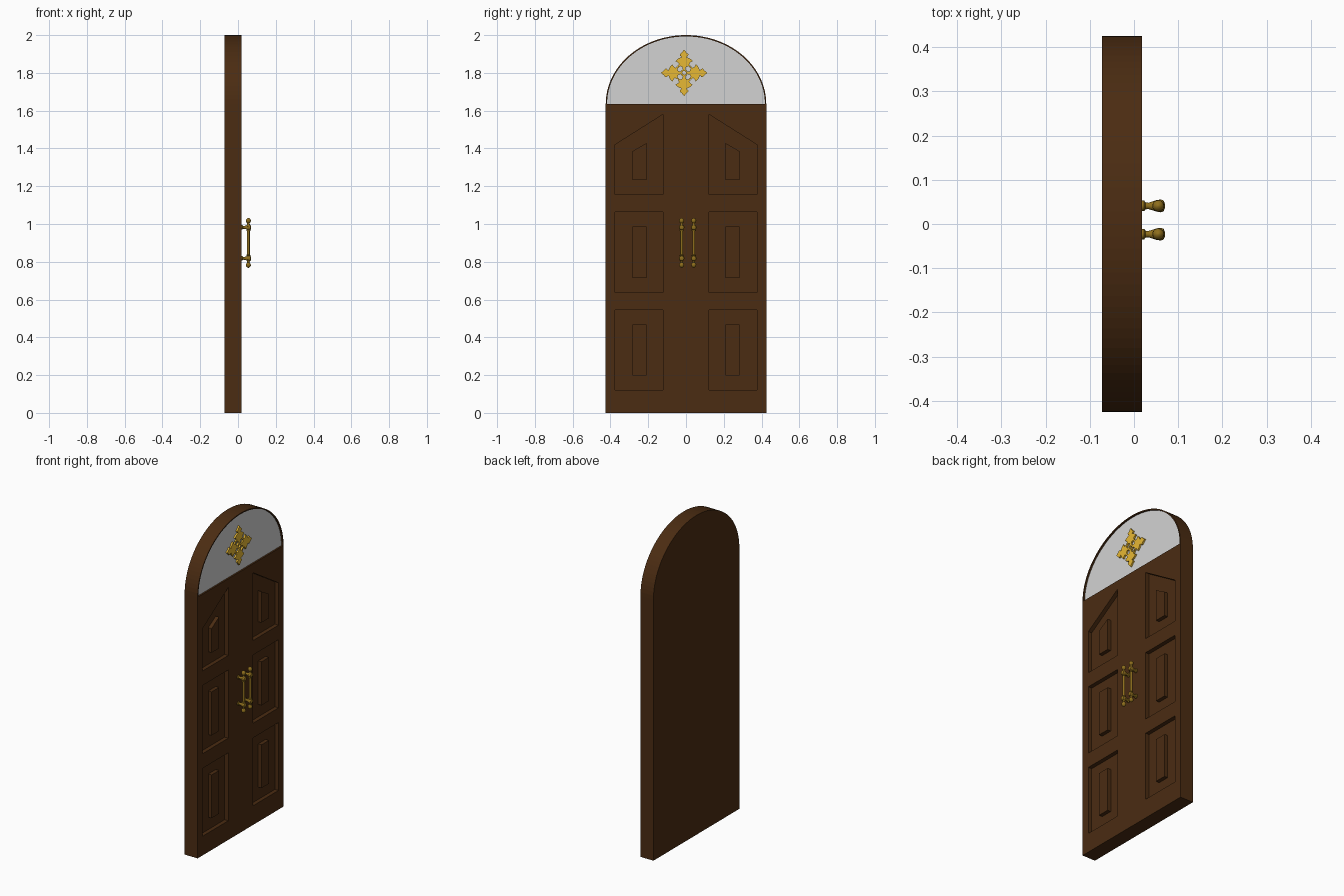
import bpy, bmesh, math
from mathutils import Matrix

if "Cube" in bpy.data.objects:
    bpy.data.objects.remove(bpy.data.objects["Cube"])

BACK, FRONT = -0.072, 0.018
HALF, SPRING, TOP = 0.425, 1.635, 2.0


def material(name, rgb):
    m = bpy.data.materials.new(name)
    m.use_nodes = True
    m.diffuse_color = (*rgb, 1)
    m.node_tree.nodes["Principled BSDF"].inputs["Base Color"].default_value = (*rgb, 1)
    return m


wood = material("dark wood", (0.07, 0.025, 0.006))
glass = material("pale glass", (0.65, 0.65, 0.65))
gold = material("bright gold", (0.8, 0.48, 0.035))
brass = material("aged brass", (0.27, 0.155, 0.012))


def finish(name, bm, mat, smooth=False):
    bmesh.ops.recalc_face_normals(bm, faces=bm.faces)
    me = bpy.data.meshes.new(name)
    bm.to_mesh(me)
    bm.free()
    me.materials.append(mat)
    ob = bpy.data.objects.new(name, me)
    bpy.context.collection.objects.link(ob)
    if smooth:
        bpy.ops.object.select_all(action='DESELECT')
        ob.select_set(True)
        bpy.context.view_layer.objects.active = ob
        bpy.ops.object.shade_smooth_by_angle(angle=math.radians(40))
    return ob


def add_slab(bm, outline, x0, x1):
    """Extrude a (y, z) outline from x0 to x1."""
    face = bm.faces.new([bm.verts.new((x0, y, z)) for y, z in outline])
    out = bmesh.ops.extrude_face_region(bm, geom=[face])
    bmesh.ops.translate(bm, vec=(x1 - x0, 0, 0),
                        verts=[v for v in out["geom"] if isinstance(v, bmesh.types.BMVert)])


def slab(name, outline, x0, x1, mat):
    bm = bmesh.new()
    add_slab(bm, outline, x0, x1)
    return finish(name, bm, mat)


def cut(target, cutter):
    mod = target.modifiers.new("recess", 'BOOLEAN')
    mod.operation = 'DIFFERENCE'
    mod.solver = 'EXACT'
    mod.object = cutter
    cutter.hide_render = True
    cutter.hide_set(True)
    cutter.display_type = 'WIRE'


def arch(inset, steps=48):
    a, b = HALF - inset, TOP - SPRING - inset
    return [(a * math.cos(math.pi * i / steps), SPRING + b * math.sin(math.pi * i / steps))
            for i in range(steps + 1)]


# Door body, with six recesses and a raised field in each
door = slab("door_body", [(-HALF, 0), (HALF, 0), (HALF, SPRING), (-HALF, SPRING)],
            BACK, FRONT, wood)
RECESS = 0.025
rows = [  # low, high at the outer side, high at the inner side: recess then field
    ((0.12, 0.545, 0.545), (0.197, 0.468, 0.468)),
    ((0.637, 1.064, 1.064), (0.715, 0.988, 0.988)),
    ((1.155, 1.42, 1.58), (1.233, 1.385, 1.428)),
]


def panel(side, inner, outer, low, high_out, high_in):
    return [(side * inner, low), (side * outer, low),
            (side * outer, high_out), (side * inner, high_in)]


recess_bm, field_bm = bmesh.new(), bmesh.new()
for side in (-1, 1):
    for recess, field in rows:
        add_slab(recess_bm, panel(side, 0.122, 0.375, *recess), FRONT - RECESS, FRONT + 0.05)
        add_slab(field_bm, panel(side, 0.21, 0.284, *field), FRONT - RECESS - 0.003, FRONT - 0.002)
cut(door, finish("recess_cutter", recess_bm, wood))
finish("raised_fields", field_bm, wood)

# Arched top with a thin rim around a pale pane
frame = slab("arch_frame", arch(0), BACK, FRONT, wood)
PANE = FRONT - 0.01
cut(frame, slab("arch_cutter", arch(0.007), PANE - 0.01, FRONT + 0.05, wood))
slab("arch_pane", arch(0.006), PANE - 0.011, PANE, glass)

# Four-armed ornament: half profile of one arm as (distance out, half width)
half = [(0.014, 0.006), (0.03, 0.009), (0.036, 0.021), (0.028, 0.030), (0.038, 0.034),
        (0.047, 0.026), (0.056, 0.034), (0.062, 0.046), (0.072, 0.036), (0.079, 0.024),
        (0.083, 0.012), (0.091, 0.021), (0.098, 0.023), (0.108, 0.012)]
arm = half + [(0.123, 0)] + [(r, -w) for r, w in reversed(half)]
CY, CZ = -0.01, 1.80
bm = bmesh.new()
for k in range(4):
    c, s = math.cos(k * math.pi / 2), math.sin(k * math.pi / 2)
    add_slab(bm, [(CY + r * c - w * s, CZ + r * s + w * c) for r, w in arm],
             PANE - 0.002, FRONT)
# Central ring
N = 16
loops = []
for r, x in ((0.010, PANE), (0.010, FRONT), (0.019, FRONT), (0.019, PANE)):
    loops.append([bm.verts.new((x, CY + r * math.cos(2 * math.pi * i / N),
                                CZ + r * math.sin(2 * math.pi * i / N))) for i in range(N)])
for a, b in zip(loops, loops[1:] + loops[:1]):
    for i in range(N):
        bm.faces.new((a[i], a[(i + 1) % N], b[(i + 1) % N], b[i]))
finish("arch_ornament", bm, gold)


def add_lathe(bm, profile, matrix, n=16):
    """Revolve (radius, height) points about z, then place the result."""
    rings = [[bm.verts.new(matrix @ Matrix.Rotation(2 * math.pi * i / n, 4, 'Z')
                           @ Matrix.Translation((r, 0, h)).to_translation())
              for i in range(n)] for r, h in profile]
    for a, b in zip(rings, rings[1:]):
        for i in range(n):
            bm.faces.new((a[i], a[(i + 1) % n], b[(i + 1) % n], b[i]))
    bm.faces.new(rings[0])
    bm.faces.new(rings[-1])


# Pull handles: turned bar with finials, carried on two flared stems
MID, ROD_X = 0.9, 0.055
upper = [(0.0075, 0.0), (0.0075, 0.062), (0.011, 0.064), (0.011, 0.068), (0.008, 0.070),
         (0.0135, 0.077), (0.0135, 0.087), (0.008, 0.093), (0.0065, 0.104), (0.010, 0.108),
         (0.0135, 0.116), (0.012, 0.124), (0.006, 0.130), (0.001, 0.132)]
bar = [(r, -h) for r, h in reversed(upper[1:])] + upper[1:]
stem = [(0.012, -0.003), (0.012, 0.005), (0.008, 0.008), (0.007, 0.014), (0.010, 0.024),
        (0.013, 0.033), (0.0145, 0.043), (0.012, 0.049), (0.005, 0.052)]
for name, y in (("right_handle", -0.023), ("left_handle", 0.041)):
    bm = bmesh.new()
    add_lathe(bm, bar, Matrix.Translation((ROD_X, y, MID)))
    for dz in (-0.082, 0.082):
        add_lathe(bm, stem, Matrix.Translation((FRONT, y, MID + dz))
                  @ Matrix.Rotation(math.pi / 2, 4, 'Y'))
    finish(name, bm, brass, smooth=True)
